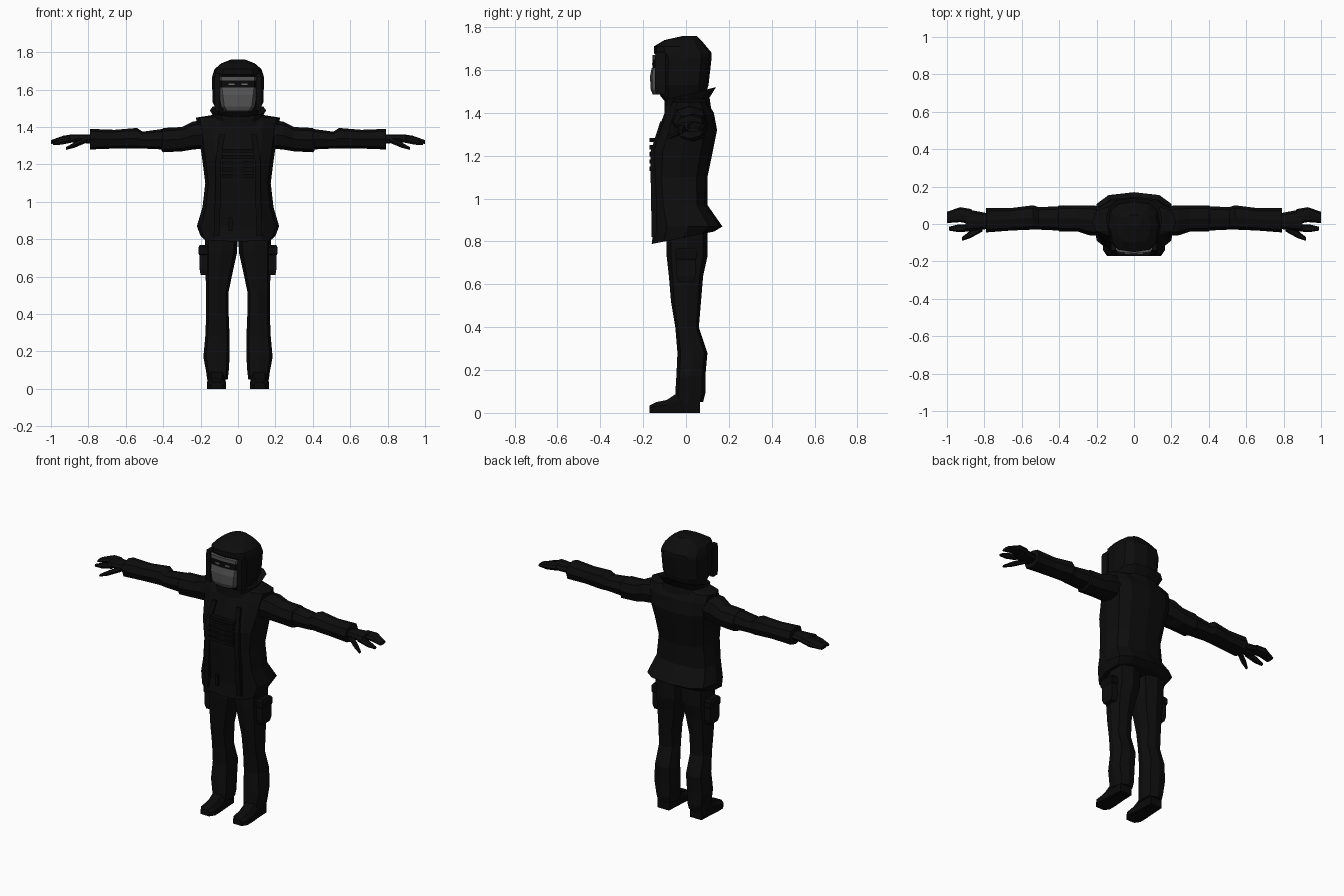
import bpy, bmesh, math
from mathutils import Vector

if "Cube" in bpy.data.objects:
    bpy.data.objects.remove(bpy.data.objects["Cube"])


def material(name, value):
    m = bpy.data.materials.new(name)
    m.use_nodes = True
    colour = (value, value, value, 1)
    m.diffuse_color = colour
    m.node_tree.nodes["Principled BSDF"].inputs["Base Color"].default_value = colour
    return m


BLACK = material("black cloth", 0.004)
DARK = material("dark trim", 0.003)
GREY = material("mask grey", 0.09)
LIGHT = material("light grey", 0.15)


def add_part(name, bm, mat):
    """Turn a bmesh into a flat shaded object."""
    bmesh.ops.recalc_face_normals(bm, faces=bm.faces)
    mesh = bpy.data.meshes.new(name)
    bm.to_mesh(mesh)
    bm.free()
    mesh.materials.append(mat)
    bpy.context.collection.objects.link(bpy.data.objects.new(name, mesh))


def loft(name, rings, mat=BLACK):
    """Skin a list of closed point rings and cap both ends."""
    bm = bmesh.new()
    rows = [[bm.verts.new(point) for point in ring] for ring in rings]
    for low, high in zip(rows, rows[1:]):
        for i in range(len(low)):
            bm.faces.new((low[i - 1], low[i], high[i], high[i - 1]))
    bm.faces.new(rows[0])
    bm.faces.new(rows[-1])
    add_part(name, bm, mat)


def pair(name, rings, mat=BLACK):
    """Loft a part on the left side and its mirror image on the right."""
    rings = [list(ring) for ring in rings]
    loft("left_" + name, rings, mat)
    loft("right_" + name, [[(-x, y, z) for x, y, z in ring] for ring in rings], mat)


def unit_ring(sides, power):
    """Rounded unit polygon; a lower power gives squarer corners."""
    for i in range(sides):
        angle = math.tau * i / sides
        yield [math.copysign(abs(v) ** power, v) for v in (math.cos(angle), math.sin(angle))]


def level(z, width, front, back, cx=0, tilt=0, sides=12, power=0.7):
    """Horizontal ring, raised towards the back by tilt."""
    middle, depth = (front + back) / 2, (back - front) / 2
    for u, v in unit_ring(sides, power):
        y = middle + v * depth
        yield cx + u * width, y, z + tilt * y


def upright(x, y, z, depth, height, sides=8):
    """Ring across an arm or finger that runs along x."""
    for u, v in unit_ring(sides, 0.8):
        yield x, y + u * depth, z + v * height


def limb(start, end, start_radius, end_radius):
    """Three rings from start to end, thickest up to the middle."""
    start, end = Vector(start), Vector(end)
    for t, radius in ((0, start_radius), (0.6, start_radius), (1, end_radius)):
        yield upright(*start.lerp(end, t), radius, radius * 0.8, sides=6)


def block(centre, size, taper=1):
    """Rings of a box whose upper and lower edges shrink by taper."""
    for side, scale in ((-1, taper), (-0.6, 1), (0.6, 1), (1, taper)):
        yield [(centre[0] + a * scale * size[0] / 2,
                centre[1] + b * scale * size[1] / 2,
                centre[2] + side * size[2] / 2)
               for a, b in ((-1, -1), (1, -1), (1, 1), (-1, 1))]


# Jacket: flared hem, narrow waist, full chest and square shoulders
loft("jacket", [
    level(0.82, 0.2, -0.16, 0.13, tilt=0.2),
    level(0.87, 0.22, -0.15, 0.17),
    level(0.97, 0.19, -0.155, 0.1),
    level(1.1, 0.175, -0.165, 0.1),
    level(1.22, 0.19, -0.165, 0.125),
    level(1.32, 0.205, -0.13, 0.145),
    level(1.4, 0.215, -0.1, 0.13),
    level(1.45, 0.225, -0.07, 0.1),
    level(1.47, 0.1, -0.07, 0.1)])

# Chest ribs, belt tail and closing strips
for i in range(5):
    loft(f"chest_rib_{i + 1}", block((0, -0.155, 1.14 + i / 30), (0.17, 0.03, 0.02)), DARK)
loft("belt_tail", block((-0.04, -0.15, 0.88), (0.02, 0.02, 0.07)), DARK)
pair("closing_strip", [
    [(x, y, z), (x + 0.03, y, z), (x + 0.03, y + 0.03, z), (x, y + 0.03, z)]
    for x, y, z in ((0.1, -0.16, 0.82), (0.09, -0.165, 1.1),
                    (0.09, -0.165, 1.22), (0.07, -0.12, 1.36))], DARK)

# Standing collar: low in front, high behind, hollow at the top
loft("collar", [
    level(1.4, 0.15, -0.1, 0.12),
    level(1.45, 0.13, -0.1, 0.11, tilt=0.2),
    level(1.485, 0.15, -0.1, 0.14, tilt=0.25),
    level(1.48, 0.13, -0.08, 0.11, tilt=0.25),
    level(1.45, 0.1, -0.06, 0.08, tilt=0.2)])

# Hood with a brow that overhangs the face
loft("hood", [
    level(1.43, 0.09, -0.08, 0.07),
    level(1.48, 0.11, -0.12, 0.09),
    level(1.53, 0.135, -0.13, 0.105),
    level(1.66, 0.14, -0.13, 0.12),
    level(1.68, 0.135, -0.15, 0.12),
    level(1.71, 0.125, -0.15, 0.095),
    level(1.74, 0.09, -0.1, 0.07),
    level(1.76, 0.04, -0.01, 0.05)])
pair("hood_edge", block((0.11, -0.12, 1.585), (0.03, 0.05, 0.2), 0.9))

# Face mask, eye band, brow strip and eye slits
loft("face_mask", [level(z, width, front, -0.08, sides=8, power=0.6)
                   for z, width, front in ((1.485, 0.07, -0.155), (1.51, 0.09, -0.165),
                                           (1.57, 0.1, -0.168), (1.61, 0.105, -0.16))], GREY)
for name, bottom, top, mat in (("eye_band", 1.61, 1.65, DARK), ("brow_strip", 1.65, 1.67, GREY)):
    loft(name, [level(z, 0.108, -0.157, -0.08, sides=8, power=0.6) for z in (bottom, top)], mat)
pair("eye_slit", block((0.035, -0.155, 1.628), (0.03, 0.009, 0.009)), LIGHT)

# Upper and lower sleeves, split at the elbow fold, with an open cuff
pair("upper_sleeve", [
    upright(0.17, 0.015, 1.36, 0.08, 0.075),
    upright(0.24, 0.02, 1.355, 0.08, 0.075),
    upright(0.3, 0.03, 1.335, 0.07, 0.065),
    upright(0.4, 0.03, 1.33, 0.07, 0.065),
    upright(0.41, 0.03, 1.33, 0.06, 0.055)])
pair("lower_sleeve", [
    upright(0.4, 0.03, 1.335, 0.065, 0.055),
    upright(0.51, 0.03, 1.33, 0.06, 0.045),
    upright(0.54, 0.035, 1.34, 0.065, 0.055),
    upright(0.66, 0.025, 1.335, 0.06, 0.05),
    upright(0.79, 0.02, 1.335, 0.065, 0.055)])

# Gloved hands
pair("palm", [upright(0.77, 0.015, 1.335, 0.04, 0.025), upright(0.9, 0.02, 1.34, 0.06, 0.02)])
pair("fingers", [
    upright(0.87, 0.04, 1.34, 0.04, 0.02),
    upright(0.93, 0.05, 1.335, 0.04, 0.02),
    upright(1, 0.035, 1.32, 0.03, 0.01)])
pair("index_finger", limb((0.87, -0.02, 1.335), (0.99, -0.025, 1.31), 0.02, 0.01))
pair("thumb", limb((0.81, -0.02, 1.33), (0.92, -0.08, 1.285), 0.02, 0.01))

# Trouser legs, meeting under the jacket
pair("trouser_leg", [level(z, width, front, back, cx, sides=8)
                     for z, width, front, back, cx in (
    (0.05, 0.055, -0.05, 0.08, 0.11),
    (0.09, 0.06, -0.05, 0.09, 0.11),
    (0.17, 0.07, -0.045, 0.09, 0.115),
    (0.28, 0.065, -0.04, 0.1, 0.11),
    (0.4, 0.06, -0.05, 0.06, 0.11),
    (0.52, 0.06, -0.07, 0.07, 0.11),
    (0.64, 0.075, -0.08, 0.08, 0.1),
    (0.73, 0.085, -0.09, 0.1, 0.09),
    (0.88, 0.09, -0.09, 0.1, 0.09))])

# Cargo pockets with flaps
pair("cargo_pocket", block((0.18, 0, 0.68), (0.05, 0.09, 0.14), 0.8))
pair("pocket_flap", block((0.18, 0, 0.74), (0.06, 0.1, 0.06), 0.8), DARK)

# Boots, lofted from heel to toe with a flat sole
pair("boot", [[(0.115 + side * width, y, height * rise)
               for side, rise in ((-1, 0), (1, 0), (1, 0.6), (0.6, 1), (-0.6, 1), (-1, 0.6))]
              for y, width, height in ((0.065, 0.04, 0.09), (-0.03, 0.045, 0.1),
                                       (-0.09, 0.05, 0.06), (-0.14, 0.05, 0.05),
                                       (-0.17, 0.03, 0.035))], DARK)
